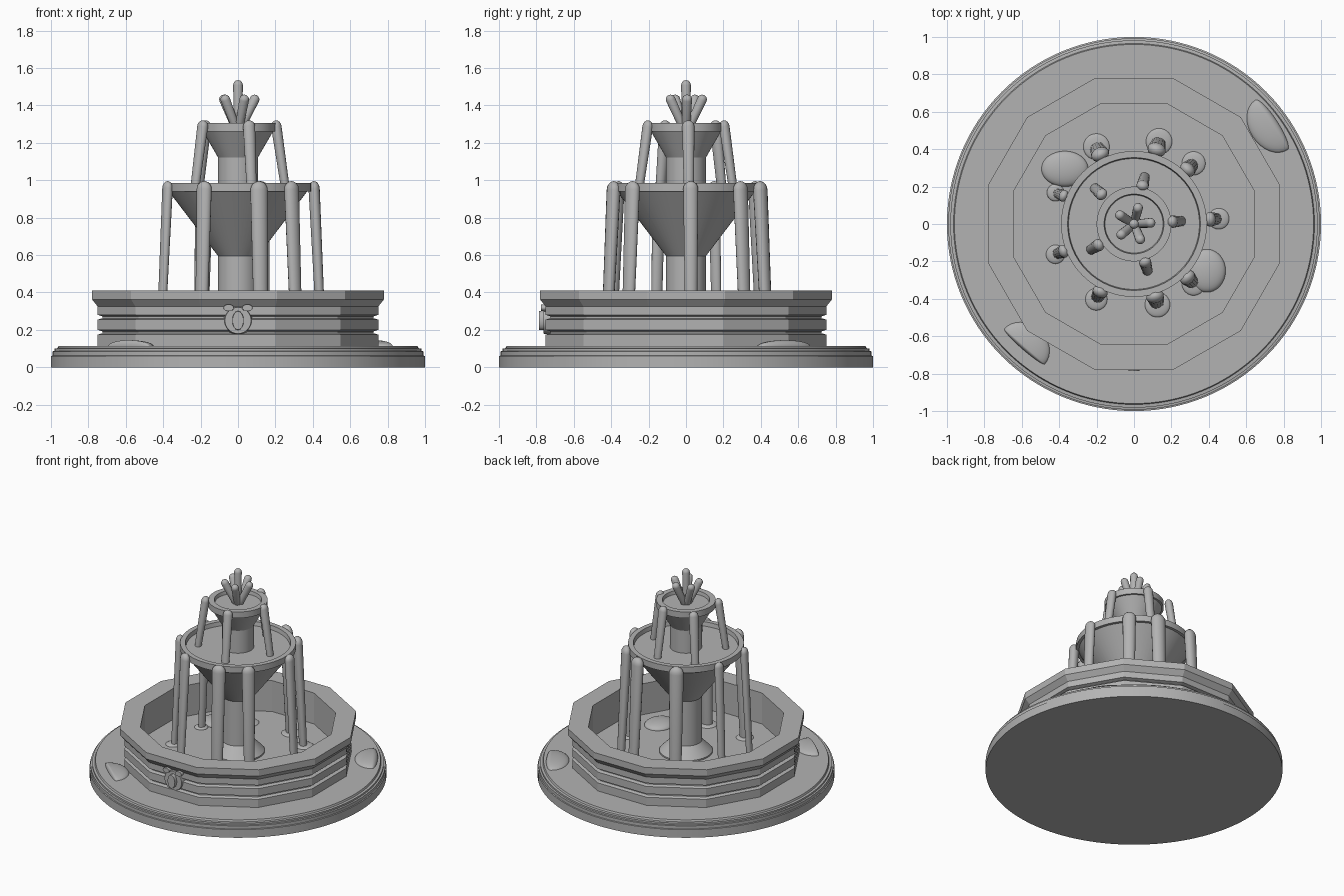
import bpy, bmesh, math
from mathutils import Vector, Matrix

if "Cube" in bpy.data.objects:
    bpy.data.objects.remove(bpy.data.objects["Cube"])

stone = bpy.data.materials.new("stone grey")
stone.diffuse_color = (0.45, 0.45, 0.45, 1)
stone.use_nodes = True
stone.node_tree.nodes["Principled BSDF"].inputs["Base Color"].default_value = stone.diffuse_color


def finish(name, bm, smooth=True):
    bmesh.ops.recalc_face_normals(bm, faces=bm.faces)
    me = bpy.data.meshes.new(name)
    bm.to_mesh(me)
    bm.free()
    ob = bpy.data.objects.new(name, me)
    bpy.context.collection.objects.link(ob)
    me.materials.append(stone)
    if smooth:
        bpy.ops.object.select_all(action='DESELECT')
        ob.select_set(True)
        bpy.context.view_layer.objects.active = ob
        bpy.ops.object.shade_smooth_by_angle(angle=math.radians(35))
    return ob


def lathe(name, profile, n=64, turn=0.0, smooth=True):
    """Revolve (radius, z) points; the first and last rings are capped."""
    bm = bmesh.new()
    rings = []
    for r, z in profile:
        rings.append([bm.verts.new((r * math.cos(turn + 2 * math.pi * i / n),
                                    r * math.sin(turn + 2 * math.pi * i / n), z))
                      for i in range(n)])
    for a, b in zip(rings, rings[1:]):
        for i in range(n):
            j = (i + 1) % n
            bm.faces.new((a[i], a[j], b[j], b[i]))
    bm.faces.new(rings[0][::-1])
    bm.faces.new(rings[-1])
    return finish(name, bm, smooth)


def jet(name, top, bottom, r_top, r_bottom, flat=1.0):
    """Tapered water stream with a rounded top, flattened radially."""
    top, bottom = Vector(top), Vector(bottom)
    up = (top - bottom).normalized()
    out = Vector((top.x, top.y, 0))
    out = out.normalized() if out.length > 0.01 else Vector((1, 0, 0))
    side = up.cross(out).normalized()
    out = side.cross(up)
    n = 16
    rings = [(bottom, r_bottom)]
    for k in range(5):
        a = k * math.pi / 2 / 4.3
        rings.append((top + up * r_top * (math.sin(a) - 1), r_top * math.cos(a)))
    bm = bmesh.new()
    loops = []
    for c, r in rings:
        loops.append([bm.verts.new(c + out * r * flat * math.cos(2 * math.pi * i / n)
                                   + side * r * math.sin(2 * math.pi * i / n))
                      for i in range(n)])
    for a, b in zip(loops, loops[1:]):
        for i in range(n):
            j = (i + 1) % n
            bm.faces.new((a[i], a[j], b[j], b[i]))
    bm.faces.new(loops[0][::-1])
    bm.faces.new(loops[-1])
    return finish(name, bm)


def mound(name, x, y, z, a, b, h, angle=0.0, cut=1.0):
    """Low dome; a cut below 1 steepens its outward side."""
    bm = bmesh.new()
    bmesh.ops.create_uvsphere(bm, u_segments=32, v_segments=16, radius=1)
    for v in bm.verts:
        if v.co.x > 0:
            v.co.x *= cut
        v.co = Vector((v.co.x * a, v.co.y * b, v.co.z * h))
    bm.transform(Matrix.Translation((x, y, z)) @ Matrix.Rotation(angle, 4, 'Z'))
    return finish(name, bm)


# round plinth with stepped edge
lathe("plinth", [(1, 0), (1, 0.06), (0.993, 0.062), (0.993, 0.085), (0.982, 0.087),
                 (0.982, 0.1), (0.965, 0.102), (0.96, 0.115)], n=128)

# twelve-sided basin: radii given across the flats
FLOOR = 0.18
wall = [(0.75, 0.1), (0.75, 0.175), (0.725, 0.182), (0.725, 0.192), (0.75, 0.2),
        (0.75, 0.255), (0.725, 0.262), (0.725, 0.272), (0.75, 0.28), (0.75, 0.325),
        (0.78, 0.362), (0.78, 0.41), (0.645, 0.41), (0.645, FLOOR)]
k = 1 / math.cos(math.pi / 12)
lathe("basin", [(r * k, z) for r, z in wall], n=12, turn=math.pi / 12, smooth=False)

# pedestal, bowls and upper column
lathe("pedestal", [(0.18, 0.17), (0.18, 0.19), (0.107, 0.265), (0.107, 0.62)])
lathe("lower_bowl", [(0.107, 0.595), (0.37, 0.94), (0.39, 0.94), (0.39, 0.985),
                     (0.355, 0.985), (0.35, 0.955)])
lathe("upper_column", [(0.107, 0.94), (0.107, 1.13)])
lathe("upper_bowl", [(0.1, 1.11), (0.187, 1.26), (0.2, 1.26), (0.2, 1.305),
                     (0.16, 1.305), (0.155, 1.28)])

# lower streams: x, y and width at the bowl edge
lower = [(0.405, 0.025, 0.04), (0.285, 0.29, 0.045), (0.12, 0.395, 0.05),
         (-0.18, 0.37, 0.05), (-0.375, 0.15, 0.033), (-0.375, -0.145, 0.036),
         (-0.18, -0.36, 0.042), (0.112, -0.385, 0.048), (0.285, -0.285, 0.045)]
for i, (x, y, r) in enumerate(lower):
    s = 1 + 0.04 / math.hypot(x, y)
    jet(f"lower_stream_{i}", (x, y, 0.995), (x * s, y * s, FLOOR - 0.01), r, r * 0.78, 0.75)
    s += 0.02
    mound(f"splash_{i}", x * s, y * s, FLOOR, r * 1.4, r * 1.4, 0.015)

# upper streams
upper = [(0.2, 0.012), (0.045, 0.2), (-0.17, 0.155), (-0.185, -0.11), (0.058, -0.2)]
for i, (x, y) in enumerate(upper):
    s = 1 + 0.055 / math.hypot(x, y)
    jet(f"upper_stream_{i}", (x, y, 1.32), (x * s, y * s, 0.945), 0.033, 0.027, 0.85)

# crowning spray
jet("centre_spray", (0, 0, 1.535), (0, 0, 1.27), 0.026, 0.022)
for i in range(5):
    a = math.radians(72 * i + 4)
    c, s = math.cos(a), math.sin(a)
    jet(f"side_spray_{i}", (0.1 * c, 0.1 * s, 1.455), (0.015 * c, 0.015 * s, 1.28), 0.026, 0.022)

# low ripples in the basin and mounds on the plinth
mound("ripple_back", -0.37, 0.295, FLOOR, 0.125, 0.095, 0.035)
mound("ripple_front", 0.39, -0.25, FLOOR, 0.1, 0.115, 0.035)
mound("plinth_mound_back", 0.735, 0.53, 0.112, 0.12, 0.16, 0.033, math.radians(33), 0.3)
mound("plinth_mound_front", -0.585, -0.655, 0.112, 0.12, 0.145, 0.033, math.radians(229), 0.15)


# front medallion with spout and scrolls
def disc(name, x, z, r, y0, y1, sx=1.0, n=32):
    bm = bmesh.new()
    bmesh.ops.create_cone(bm, cap_ends=True, segments=n, radius1=r, radius2=r * 0.9, depth=y1 - y0)
    bm.transform(Matrix.Translation((x, -(y0 + y1) / 2, z)) @ Matrix.Diagonal((sx, 1, 1, 1))
                 @ Matrix.Rotation(math.pi / 2, 4, 'X'))
    return finish(name, bm)


disc("medallion", 0, 0.25, 0.078, 0.72, 0.762)
disc("spout", 0, 0.25, 0.055, 0.72, 0.785, 0.6, 16)
for side in (-1, 1):
    disc(f"scroll_{side}", side * 0.05, 0.318, 0.02, 0.72, 0.775, 1.5, 16)
